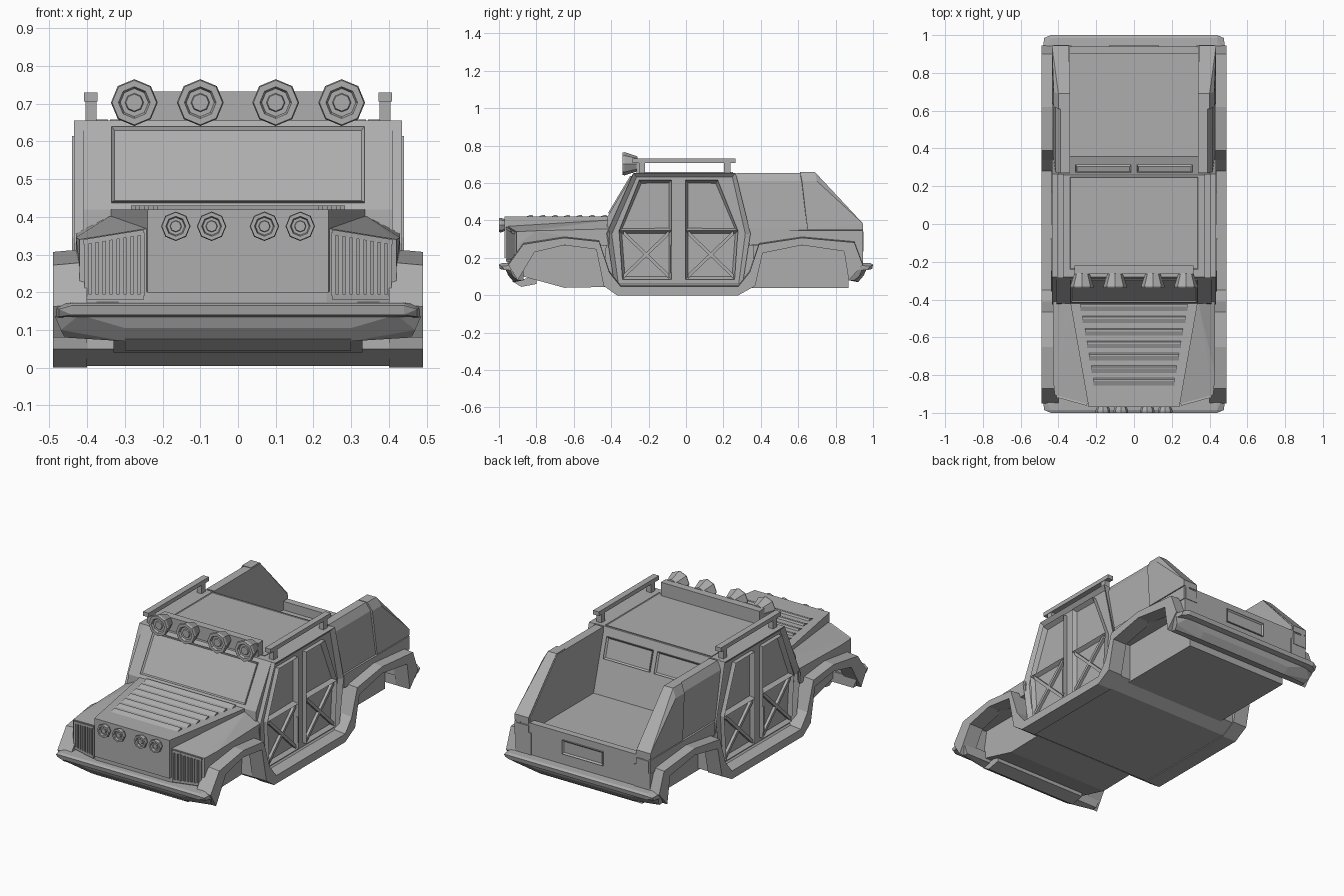
import bpy, bmesh, math
from mathutils import Vector as V

if "Cube" in bpy.data.objects:
    bpy.data.objects.remove(bpy.data.objects["Cube"])

grey = bpy.data.materials.new("body_grey")
grey.diffuse_color = (0.42, 0.42, 0.42, 1)
grey.use_nodes = True
grey.node_tree.nodes["Principled BSDF"].inputs["Base Color"].default_value = grey.diffuse_color


def finish(name, bm, mirror=False):
    bmesh.ops.recalc_face_normals(bm, faces=bm.faces)
    me = bpy.data.meshes.new(name)
    bm.to_mesh(me)
    bm.free()
    me.materials.append(grey)
    ob = bpy.data.objects.new(name, me)
    bpy.context.collection.objects.link(ob)
    if mirror:
        ob.modifiers.new("mirror", 'MIRROR').use_axis[0] = True
    return ob


def hull(name, pts, sym=False, mirror=False):
    """Convex solid; sym adds the points reflected in x."""
    bm = bmesh.new()
    for p in pts:
        bm.verts.new(p)
        if sym:
            bm.verts.new((-p[0], p[1], p[2]))
    r = bmesh.ops.convex_hull(bm, input=bm.verts[:])
    junk = [g for g in r["geom_interior"] if isinstance(g, bmesh.types.BMVert)]
    bmesh.ops.delete(bm, geom=junk, context='VERTS')
    bmesh.ops.dissolve_limit(bm, angle_limit=0.02, verts=bm.verts[:], edges=bm.edges[:])
    return finish(name, bm, mirror)


def box(name, x0, x1, y0, y1, z0, z1, mirror=False):
    return hull(name, [(x, y, z) for x in (x0, x1) for y in (y0, y1) for z in (z0, z1)], mirror=mirror)


def panel(name, pts, o, u, v, n, h, inset=0, depth=0, mirror=False):
    """Outline in the u,v plane, raised by h along n, with an optional sunken middle."""
    o, u, v, n = V(o), V(u), V(v), V(n)
    bm = bmesh.new()
    a = [bm.verts.new(o + u * p + v * q) for p, q in pts]
    b = [bm.verts.new(w.co + n * h) for w in a]
    bm.faces.new(a)
    top = bm.faces.new(b)
    k = len(a)
    for i in range(k):
        bm.faces.new((a[i], a[(i + 1) % k], b[(i + 1) % k], b[i]))
    bmesh.ops.recalc_face_normals(bm, faces=bm.faces)
    if inset:
        bm.normal_update()
        bmesh.ops.inset_individual(bm, faces=[top], thickness=inset)
        for w in top.verts:
            w.co -= n * depth
    return finish(name, bm, mirror)


def side(name, pts, x0, x1, inset=0, depth=0, mirror=True):
    """Side-view (y, z) outline extruded along x."""
    return panel(name, pts, (x0, 0, 0), (0, 1, 0), (0, 0, 1), (1, 0, 0), x1 - x0, inset, depth, mirror)


def rect(a0, a1, b0, b1):
    return [(a0, b0), (a1, b0), (a1, b1), (a0, b1)]


def lamp(name, x, y, z, r, rb, length):
    """Eight-sided lamp facing -y with a stepped sunken lens."""
    bm = bmesh.new()
    rings = [(rb, length), (r, 0.012), (r * .95, 0), (r * .68, 0), (r * .6, .012), (r * .4, .012), (r * .36, .006)]
    prev = None
    for rad, d in rings:
        cur = [bm.verts.new((x + rad * math.cos(math.pi * (i + .5) / 4 + math.pi / 8), y + d,
                             z + rad * math.sin(math.pi * (i + .5) / 4 + math.pi / 8))) for i in range(8)]
        if prev:
            for i in range(8):
                bm.faces.new((prev[i], prev[(i + 1) % 8], cur[(i + 1) % 8], cur[i]))
        else:
            bm.faces.new(cur)
        prev = cur
    bm.faces.new(prev)
    return finish(name, bm)


# Cab body
side("cab", [(-.37, .005), (-.44, .05), (-.42, .42), (-.28, .655), (.26, .655), (.36, .3), (.36, .05), (.28, .005)],
     -.41, .41, mirror=False)
side("cab_side_frame", [(-.38, .04), (-.425, .33), (-.28, .655), (.265, .655), (.345, .33), (.30, .04)],
     .40, .435, .028, .02)
panel("roof_panel", rect(-.34, .34, -.24, .25), (0, 0, .653), (1, 0, 0), (0, 1, 0), (0, 0, 1), .005, .008, .004)

# Windshield and rear windows on the slanted cab faces
s = V((0, .14, .235)).normalized()
panel("windshield", rect(-.335, .335, .018, .25), (0, -.418, .42), (1, 0, 0), s, (0, -s.z, s.y), .009, .014, .009)
s = V((0, -.10, .355)).normalized()
panel("rear_window", rect(.015, .31, .20, .32), (0, .359, .3), (1, 0, 0), s, (0, s.z, -s.y), .01, .012, .009, True)

# Doors: front and rear are reflections about y = -0.04
for sg, nm in ((-1, "front"), (1, "rear")):
    Y = lambda pts: [(-.04 + sg * d, z) for d, z in pts]
    side(nm + "_door_window", Y([(.037, .345), (.037, .615), (.21, .615), (.318, .345)]), .405, .44, .02, .025)
    side(nm + "_door_panel", Y([(.037, .085), (.037, .345), (.318, .345), (.30, .085)]), .405, .44, .02, .022)
    for a, b in ((.1, .335), (.335, .1)):
        side(nm + "_door_brace", Y([(.05, a - .012), (.05, a + .012), (.295, b + .012), (.295, b - .012)]), .41, .434)
box("door_handle", .43, .443, -.083, -.076, .12, .27, True)

# Continuous side trim: front arch, sill, rear arch
upper = [(-.95, .17), (-.87, .28), (-.65, .315), (-.465, .295), (-.41, .13), (-.35, .055), (.28, .055),
         (.34, .13), (.39, .28), (.62, .315), (.90, .29), (.945, .17)]
lower = [(-.90, .08), (-.81, .23), (-.65, .268), (-.48, .245), (-.44, .05), (-.37, 0), (.28, 0),
         (.37, .05), (.41, .225), (.62, .268), (.845, .235), (.87, .08)]
bm = bmesh.new()
rows = [[bm.verts.new((x, y, z - dz)) for y, z in line]
        for line, x, dz in ((upper, .40, 0), (upper, .49, .008), (lower, .49, 0), (lower, .40, 0))]
for j in range(4):
    p, q = rows[j], rows[(j + 1) % 4]
    for i in range(len(upper) - 1):
        bm.faces.new((p[i], p[i + 1], q[i + 1], q[i]))
for e in (0, -1):
    bm.faces.new([r[e] for r in rows])
finish("side_trim", bm, True)

# Underbody between the wheels
side("front_underbody", [(-.93, .12), (-.87, .1), (-.65, .04), (-.40, .045), (-.40, .33), (-.93, .33)],
     -.33, .33, mirror=False)
box("rear_underbody", -.33, .33, .34, .87, .04, .30)

# Hood with raised middle, sloping shoulders and front corners
hull("hood", [(.24, -.97, .2), (.24, -.97, .42), (.34, -.40, .42), (.34, -.40, .27)], sym=True)
hull("hood_shoulders", [(.235, -.955, .37), (.235, -.955, .265), (.42, -.905, .34), (.42, -.905, .265),
                        (.34, -.41, .402), (.43, -.41, .355), (.43, -.41, .265), (.43, -.80, .345)], sym=True)
hull("nose", [(.235, -.955, .36), (.42, -.905, .335), (.235, -.955, .13), (.42, -.905, .13),
              (.42, -.86, .26), (.42, -.885, .13)], sym=True)
for i in range(7):
    y = -.86 + i * .066
    w = .24 + .1 * (y + .97) / .57 - .045
    hull("hood_slat", [(w, y, .418), (w, y + .045, .418), (w, y + .038, .43), (w, y + .028, .43)], sym=True)
for i in range(9):
    t = .1 + i * .1
    x, y = .235 + .185 * t, -.955 + .05 * t
    box("grille_bar", x - .005, x + .005, y - .01, y + .02, .19, .362 - .03 * t, True)
hull("grille_top_rim", [(.25, -.962, .352), (.25, -.962, .366), (.41, -.918, .34), (.41, -.918, .326),
                        (.25, -.94, .36), (.41, -.90, .335)], mirror=True)
hull("grille_bottom_rim", [(.25, -.962, .18), (.25, -.962, .195), (.41, -.918, .195), (.41, -.918, .18),
                           (.25, -.94, .19), (.41, -.90, .19)], mirror=True)

# Bumpers
for sg, nm in ((-1, "front"), (1, "rear")):
    hull(nm + "_bumper", [(x, sg * y, z) for x, y, z in (
        (.44, .985, .172), (.44, 1.0, .165), (.44, .995, .14), (.475, .985, .155), (.475, .97, .135),
        (.49, .88, .165), (.49, .88, .13), (.44, .88, .175))], sym=True)
    hull(nm + "_bumper_skirt", [(x, sg * y, z) for x, y, z in (
        (.42, .965, .14), (.485, .94, .135), (.30, .95, .105), (.47, .925, .10), (.30, .92, .07),
        (.46, .90, .08), (.46, .87, .08), (.485, .87, .14))], sym=True)
hull("front_skid_plate", [(.30, -.93, .075), (.30, -.88, .045), (.30, -.80, .06), (.30, -.80, .1)], sym=True)

# Cargo bed: floor slab, tailgate, tapered walls and rear pillars
box("bed_floor", -.42, .42, .34, .93, .265, .305)
box("tailgate", -.42, .42, .90, .94, .15, .355)
box("rear_corner", .33, .43, .86, .945, .14, .30, True)
panel("tailgate_plate", rect(-.13, .13, .235, .315), (0, .939, 0), (1, 0, 0), (0, 0, 1), (0, 1, 0), .009, .012, .008)
hull("bed_wall", [(.34, .27, .27), (.34, .27, .655), (.34, .69, .655), (.34, .94, .38), (.34, .94, .27),
                  (.39, .27, .655), (.39, .69, .655), (.415, .27, .61), (.415, .68, .61), (.425, .34, .36),
                  (.425, .94, .37), (.425, .94, .27), (.425, .34, .27)], mirror=True)
hull("bed_pillar", [(.345, .61, .658), (.345, .69, .658), (.40, .61, .658), (.40, .69, .658), (.425, .62, .61),
                    (.425, .70, .61), (.435, .65, .35), (.435, .945, .385), (.435, .945, .35),
                    (.345, .945, .385), (.345, .65, .35), (.345, .945, .35)], mirror=True)
hull("bed_belt", [(.40, .35, .355), (.432, .35, .345), (.432, .35, .268), (.40, .945, .355),
                  (.435, .945, .345), (.435, .945, .268), (.40, .35, .268), (.40, .945, .268)], mirror=True)
box("tail_lamp", .345, .425, .94, .948, .27, .34, True)

# Roof rails, light bar and lamps
box("roof_rail", .372, .408, -.285, .265, .706, .73, True)
for y in (-.235, .22):
    box("rail_post", .375, .405, y - .017, y + .017, .645, .71, True)
box("light_bar", -.315, .315, -.265, -.22, .65, .732)
for x in (-.275, -.10, .10, .275):
    lamp("roof_lamp", x, -.34, .703, .062, .04, .08)
for x in (-.165, -.07, .07, .165):
    lamp("grille_lamp", x, -1.0, .375, .039, .03, .035)
